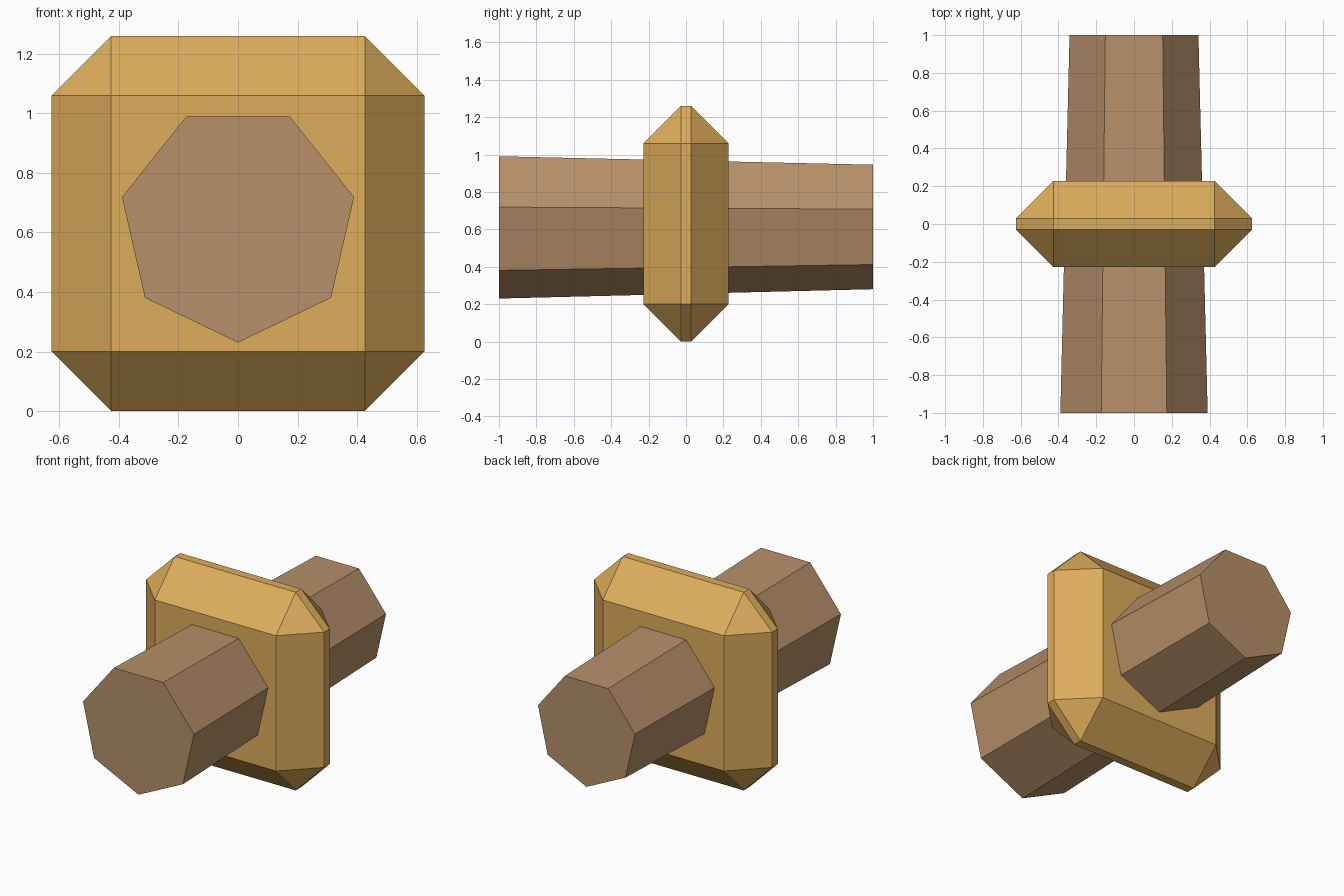
import bpy, math

if "Cube" in bpy.data.objects:
    bpy.data.objects.remove(bpy.data.objects["Cube"])

CENTRE_Z = 0.63


def material(name, rgb):
    mat = bpy.data.materials.new(name)
    mat.diffuse_color = (*rgb, 1.0)
    mat.use_nodes = True
    mat.node_tree.nodes["Principled BSDF"].inputs["Base Color"].default_value = mat.diffuse_color
    return mat


gold = material("gold", (0.73, 0.418, 0.107))
wood = material("wood_brown", (0.474, 0.279, 0.141))

# Tapered seven-sided shaft along y, wide end at the front, one corner at the bottom
SIDES = 7
verts = []
for y, radius in ((-1.0, 0.40), (1.0, 0.35)):
    for i in range(SIDES):
        a = -math.pi / 2 + 2 * math.pi * i / SIDES
        verts.append((radius * math.cos(a), y, CENTRE_Z + radius * math.sin(a)))
faces = [tuple(range(SIDES)), tuple(reversed(range(SIDES, 2 * SIDES)))]
for i in range(SIDES):
    j = (i + 1) % SIDES
    faces.append((i, i + SIDES, j + SIDES, j))
mesh = bpy.data.meshes.new("shaft")
mesh.from_pydata(verts, [], faces)
mesh.materials.append(wood)
shaft = bpy.data.objects.new("shaft", mesh)
bpy.context.collection.objects.link(shaft)

# Chamfered block around the middle of the shaft
bpy.ops.mesh.primitive_cube_add(size=1, location=(0, 0, CENTRE_Z))
collar = bpy.context.object
collar.name = "collar"
collar.scale = (1.252, 0.456, 1.26)
bpy.ops.object.transform_apply(location=False, rotation=False, scale=True)
collar.data.materials.append(gold)
bevel = collar.modifiers.new("chamfer", 'BEVEL')
bevel.width = 0.2
bevel.segments = 1
bevel.limit_method = 'NONE'
